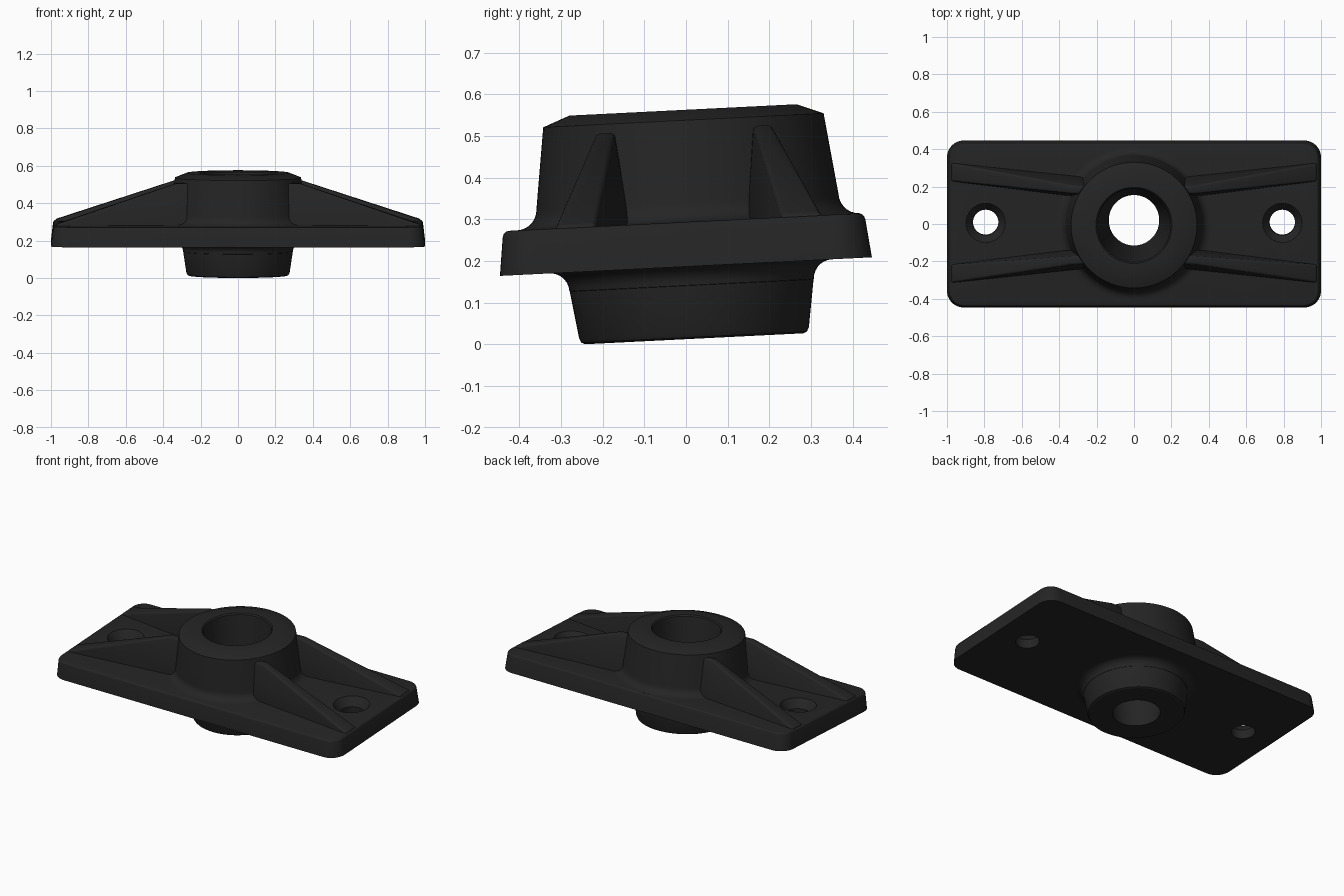
import bpy, bmesh, math
from mathutils import Matrix

if "Cube" in bpy.data.objects:
    bpy.data.objects.remove(bpy.data.objects["Cube"])

# Whole casting leans slightly about the x axis
LEAN = Matrix.Translation((0, 0.02, 0.0135)) @ Matrix.Rotation(math.atan(0.05), 4, 'X')

black = bpy.data.materials.new("black_casting")
black.diffuse_color = (0.018, 0.018, 0.018, 1)
black.use_nodes = True
black.node_tree.nodes["Principled BSDF"].inputs["Base Color"].default_value = black.diffuse_color


def finish(bm, name):
    bmesh.ops.remove_doubles(bm, verts=bm.verts, dist=1e-5)
    bmesh.ops.recalc_face_normals(bm, faces=bm.faces)
    bm.transform(LEAN)
    me = bpy.data.meshes.new(name)
    bm.to_mesh(me)
    bm.free()
    me.materials.append(black)
    ob = bpy.data.objects.new(name, me)
    bpy.context.collection.objects.link(ob)
    return ob


def select(ob):
    bpy.ops.object.select_all(action='DESELECT')
    ob.select_set(True)
    bpy.context.view_layer.objects.active = ob


def smooth(ob, angle=25):
    select(ob)
    bpy.ops.object.shade_smooth_by_angle(angle=math.radians(angle))


def bridge(bm, a, b):
    n = len(a)
    for i in range(n):
        j = (i + 1) % n
        bm.faces.new((a[i], a[j], b[j], b[i]))


def lathe(name, profile, x=0.0, n=96):
    """Revolve a closed (radius, height) outline about a vertical axis."""
    bm = bmesh.new()
    rings = [[bm.verts.new((x + r * math.cos(2 * math.pi * i / n),
                            r * math.sin(2 * math.pi * i / n), h))
              for i in range(n)] for r, h in profile]
    for k in range(len(rings)):
        bridge(bm, rings[k], rings[(k + 1) % len(rings)])
    return finish(bm, name)


def plug(name, profile, x, n=64):
    """Solid turned cutter with capped ends."""
    bm = bmesh.new()
    rings = [[bm.verts.new((x + r * math.cos(2 * math.pi * i / n),
                            r * math.sin(2 * math.pi * i / n), h))
              for i in range(n)] for r, h in profile]
    for a, b in zip(rings, rings[1:]):
        bridge(bm, a, b)
    bm.faces.new(rings[0])
    bm.faces.new(rings[-1])
    return finish(bm, name)


def fillet(cr, ch, rad, a0, a1, n=7):
    return [(cr + rad * math.cos(math.radians(a0 + (a1 - a0) * i / n)),
             ch + rad * math.sin(math.radians(a0 + (a1 - a0) * i / n)))
            for i in range(n + 1)]


# Base plate: drafted rounded rectangle with a soft top edge
bm = bmesh.new()
loops = []
for inset, h in [(0, 0.174), (0.011, 0.265), (0.014, 0.274), (0.019, 0.279), (0.027, 0.281)]:
    loop, rad = [], 0.09 - inset
    for cx, cy, a0 in [(1, 1, 0), (-1, 1, 90), (-1, -1, 180), (1, -1, 270)]:
        for i in range(11):
            a = math.radians(a0 + 9 * i)
            loop.append(bm.verts.new((cx * 0.91 + rad * math.cos(a),
                                      cy * 0.357 - 0.0115 + rad * math.sin(a), h)))
    loops.append(loop)
for a, b in zip(loops, loops[1:]):
    bridge(bm, a, b)
bm.faces.new(loops[0])
bm.faces.new(loops[-1])
plate = finish(bm, "base_plate")

# Countersunk screw holes and centre clearance hole
cutters = [plug("screw_hole_cutter", [(0.068, 0.1), (0.068, 0.23), (0.105, 0.281), (0.105, 0.4)], s * 0.793)
           for s in (-1, 1)]
cutters.append(plug("centre_cutter", [(0.25, 0.1), (0.25, 0.4)], 0))
for c in cutters:
    c.hide_render = True
    m = plate.modifiers.new("hole", 'BOOLEAN')
    m.operation, m.solver, m.object = 'DIFFERENCE', 'EXACT', c
    select(plate)
    bpy.ops.object.modifier_apply(modifier=m.name)
    bpy.data.objects.remove(c)
smooth(plate)

# Central hub: lower spigot, upper collar with chamfer, tapered bore
hub = [(0.135, 0.0), (0.262, 0.0), (0.271, 0.004), (0.276, 0.014), (0.293, 0.128)]
hub += fillet(0.339, 0.129, 0.045, 180, 90)
hub += [(0.345, 0.18), (0.36, 0.24), (0.41, 0.276)]
hub += fillet(0.412, 0.33, 0.049, 270, 180)
hub += [(0.337, 0.525), (0.273, 0.55), (0.204, 0.55), (0.197, 0.543)]
smooth(lathe("hub", hub), 22)

# Four tapering ribs: x, crest height, crest inner/outer y, base inner/outer y
sections = [(0.25, 0.503, 0.165, 0.207, 0.135, 0.25),
            (0.33, 0.503, 0.168, 0.212, 0.14, 0.255),
            (0.977, 0.287, 0.225, 0.318, 0.22, 0.325)]
for sx in (-1, 1):
    for sy in (-1, 1):
        bm = bmesh.new()
        loops = [[bm.verts.new((sx * x, sy * y, z)) for y, z in
                  ((bi, 0.262), (ci, h), (co, h), (bo, 0.262))]
                 for x, h, ci, co, bi, bo in sections]
        for a, b in zip(loops, loops[1:]):
            bridge(bm, a, b)
        bm.faces.new(loops[0])
        bm.faces.new(loops[-1])
        rib = finish(bm, "%s_%s_rib" % ("front" if sy < 0 else "back", "left" if sx < 0 else "right"))
        bev = rib.modifiers.new("soft_edges", 'BEVEL')
        bev.width, bev.segments, bev.limit_method = 0.01, 3, 'ANGLE'
        select(rib)
        bpy.ops.object.modifier_apply(modifier=bev.name)
        smooth(rib, 35)
